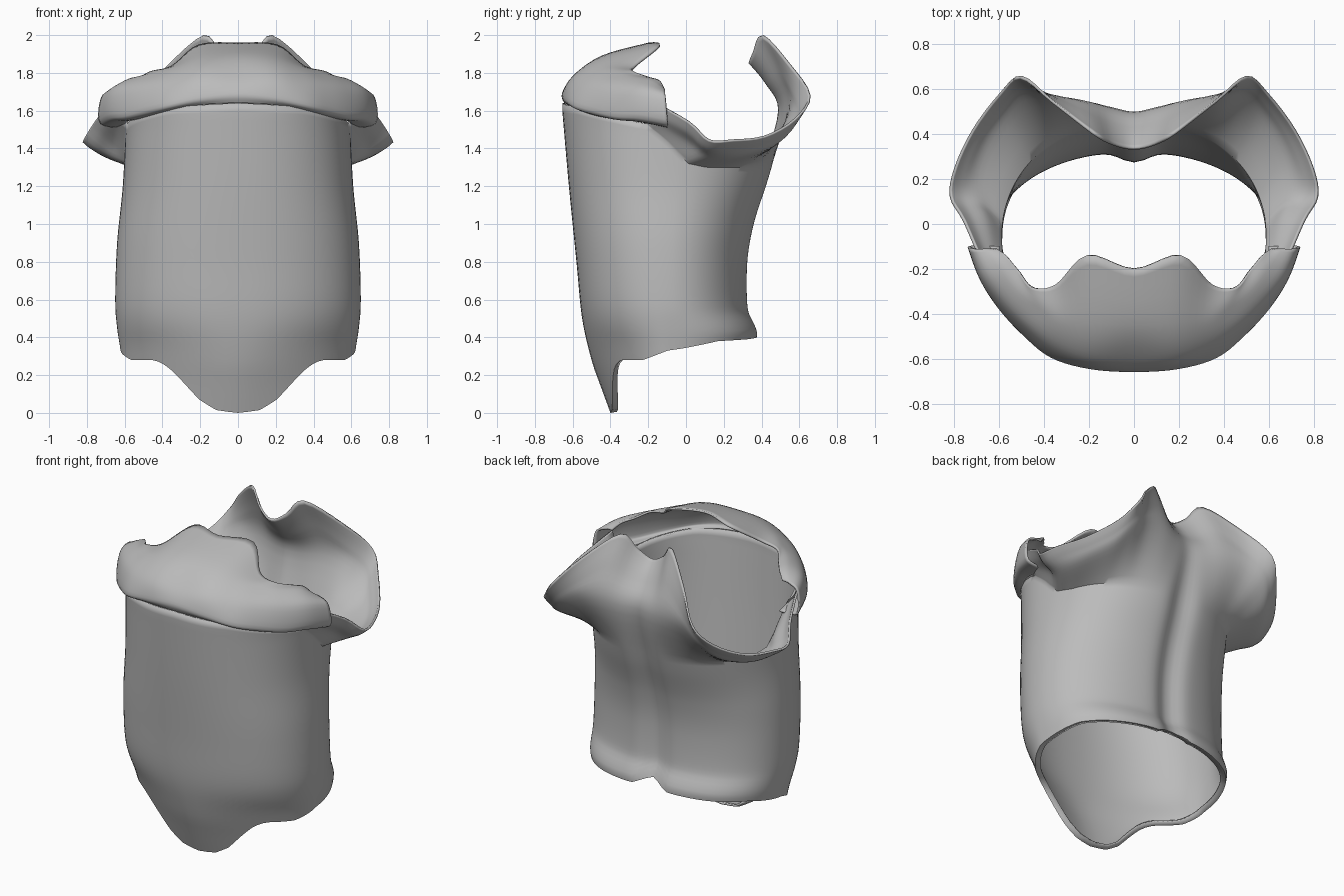
import bpy, bmesh, math
from mathutils import Vector

if "Cube" in bpy.data.objects:
    bpy.data.objects.remove(bpy.data.objects["Cube"])

grey = bpy.data.materials.new("plain_grey")
grey.diffuse_color = (0.5, 0.5, 0.5, 1)
grey.use_nodes = True
grey.node_tree.nodes["Principled BSDF"].inputs["Base Color"].default_value = grey.diffuse_color


def lerp(table, t):
    """Piecewise linear lookup in (key, value) pairs."""
    for (a, va), (b, vb) in zip(table, table[1:]):
        if t <= b:
            f = max(0, (t - a) / (b - a))
            return va + (vb - va) * f
    return table[-1][1]


def spline(pts, steps):
    """Smooth curve through the points, symmetric where it meets the centre plane."""
    def beyond(end, inner):
        if abs(end.x) < 1e-6 and inner.x > .02:
            return Vector((-inner.x, *inner[1:]))
        return end
    ext = [beyond(pts[0], pts[1])] + list(pts) + [beyond(pts[-1], pts[-2])]
    out = []
    for p0, p1, p2, p3 in zip(ext, ext[1:], ext[2:], ext[3:]):
        for k in range(steps):
            t = k / steps
            out.append(0.5 * (2 * p1 + (p2 - p0) * t + (2 * p0 - 5 * p1 + 4 * p2 - p3) * t * t
                              + (3 * p1 - p0 - 3 * p2 + p3) * t ** 3))
    return out + [pts[-1]]


def smooth_table(table):
    dense = spline([Vector((k + 1, v)) for k, v in table], 8)
    return [(p.x - 1, p.y) for p in dense]


def add_grid(bm, rows):
    """Skin a list of rows of points, facing outward."""
    vs = [[bm.verts.new(p) for p in r] for r in rows]
    for a, b in zip(vs, vs[1:]):
        for i in range(len(a) - 1):
            bm.faces.new((a[i], a[i + 1], b[i + 1], b[i]))


def finish(name, bm, thickness):
    bmesh.ops.remove_doubles(bm, verts=bm.verts, dist=0.0005)
    for v in bm.verts:
        if abs(v.co.x) < .001:
            v.co.x = 0
    me = bpy.data.meshes.new(name)
    bm.to_mesh(me)
    bm.free()
    me.materials.append(grey)
    ob = bpy.data.objects.new(name, me)
    bpy.context.collection.objects.link(ob)
    mir = ob.modifiers.new("mirror", 'MIRROR')
    mir.merge_threshold = 0.001
    sol = ob.modifiers.new("thickness", 'SOLIDIFY')
    sol.thickness = thickness
    sol.offset = -1
    bpy.ops.object.select_all(action='DESELECT')
    ob.select_set(True)
    bpy.context.view_layer.objects.active = ob
    bpy.ops.object.shade_smooth_by_angle(angle=math.radians(50))


# Torso measurements by height, hem and top edge by angle (0 front, 180 back)
WIDTH = smooth_table([(0, .59), (.28, .615), (.45, .64), (.6, .65), (.9, .64), (1.2, .61), (1.5, .595)])
FRONT = smooth_table([(0, -.40), (.15, -.455), (.28, -.50), (.5, -.55), (.8, -.58), (1.2, -.62), (1.6, -.655)])
BACK = smooth_table([(.36, .37), (.42, .385), (.48, .365), (.56, .335), (.8, .335), (1, .37), (1.2, .435), (1.3, .465)])
# Squareness of the cross-section
ROUND = smooth_table([(0, 1.6), (.2, 1.65), (.35, 1.8), (.65, 2.2), (1.6, 2.25)])
ROUND_BACK = smooth_table([(.28, 2.4), (.42, 2.4), (.6, 2.15), (1, 2.1), (1.3, 2.2), (1.5, 2.25)])
HEM = [(0, 0), (8, .015), (16, .07), (26, .18), (34, .25), (42, .28), (64, .28),
       (90, .33), (120, .38), (150, .39), (172, .40), (180, .45)]
TOP = [(0, 1.64), (30, 1.62), (60, 1.57), (80, 1.53), (88, 1.46), (94, 1.38), (100, 1.32), (110, 1.30), (180, 1.30)]


def torso_point(deg, z):
    a, yc = math.radians(deg), -0.1
    s = max(0, math.sin(a)) ** .83 if deg < 180 else 0
    x = lerp(WIDTH, z) * s
    n = lerp(ROUND if deg < 90 else ROUND_BACK, z)
    depth = max(0, 1 - s ** n) ** (1 / n)
    if deg < 90:
        y = yc - depth * (yc - lerp(FRONT, z))
    else:
        y = yc + depth * (lerp(BACK, z) - yc)
        y -= .045 * math.exp(-(x / .08) ** 2)   # groove down the spine
    return Vector((x, y, z))


def hem_lip(p):
    """Point on the folded-in lip of the hem."""
    d = Vector((p.x, p.y + .08, 0)).normalized() * .035
    return Vector((max(0, p.x - d.x), p.y - d.y, p.z + .006))


# Torso tube
collar_angles = [80, 94, 100, 108, 120, 132, 142, 152, 163, 172, 180]
SUB = 4
back_angles = []
for a, b in zip(collar_angles, collar_angles[1:]):
    back_angles += [a + (b - a) * k / SUB for k in range(SUB)]
back_angles.append(180)
angles = [i * 4 for i in range(20)] + back_angles
body = bmesh.new()
N = 36
rows = [[torso_point(d, lerp(HEM, d) + (lerp(TOP, d) - lerp(HEM, d)) * j / N)
         for d in angles] for j in range(N + 1)]
add_grid(body, [[hem_lip(p) for p in rows[0]]] + rows)

# Flared back collar, from under the bib round to the spine
MID = [(.62, -.20, 1.56), (.66, .01, 1.43), (.69, .10, 1.36), (.69, .23, 1.35), (.64, .36, 1.37), (.56, .48, 1.42),
       (.48, .56, 1.51), (.37, .56, 1.58), (.23, .55, 1.61), (.10, .52, 1.60), (0, .50, 1.60)]
UPPER = [(.65, -.20, 1.60), (.72, .0, 1.49), (.77, .11, 1.40), (.76, .24, 1.40), (.69, .40, 1.42), (.59, .54, 1.49),
         (.50, .62, 1.60), (.37, .575, 1.71), (.21, .50, 1.82), (.10, .45, 1.77), (0, .43, 1.75)]
RIM = [(.67, -.20, 1.66), (.76, .01, 1.54), (.82, .12, 1.44), (.80, .25, 1.44), (.72, .42, 1.46), (.60, .58, 1.55),
       (.50, .66, 1.68), (.36, .55, 1.85), (.18, .41, 2.0), (.09, .36, 1.91), (0, .34, 1.86)]
base = [torso_point(d, lerp(TOP, d)) for d in back_angles]
rings = [base] + [spline([Vector(p) for p in r], SUB) for r in (MID, UPPER, RIM)]
columns = [spline([r[i] for r in rings], 5) for i in range(len(base))]
add_grid(body, list(zip(*columns)))
finish("vest_body", body, 0.012)

# Front bib, from its lower edge over the chest to the neck
BIB = [
    [(0, -.645, 1.64), (.20, -.625, 1.63), (.36, -.56, 1.60), (.46, -.47, 1.57),
     (.55, -.35, 1.55), (.59, -.25, 1.54), (.60, -.10, 1.51)],
    [(0, -.657, 1.69), (.20, -.645, 1.67), (.37, -.595, 1.63), (.495, -.495, 1.60),
     (.60, -.38, 1.57), (.68, -.25, 1.56), (.73, -.10, 1.53)],
    [(0, -.60, 1.78), (.19, -.595, 1.78), (.35, -.54, 1.75), (.475, -.455, 1.73),
     (.58, -.36, 1.71), (.67, -.24, 1.70), (.725, -.11, 1.67)],
    [(0, -.45, 1.89), (.18, -.44, 1.88), (.33, -.42, 1.83), (.43, -.37, 1.80),
     (.52, -.30, 1.78), (.60, -.20, 1.76), (.66, -.11, 1.71)],
    [(0, -.20, 1.96), (.21, -.14, 1.95), (.35, -.27, 1.84), (.46, -.28, 1.81),
     (.52, -.20, 1.78), (.57, -.14, 1.76), (.61, -.11, 1.71)],
]
bib = bmesh.new()
rings = [spline([Vector(p) for p in r], 5) for r in BIB]
columns = [spline([r[i] for r in rings], 5) for i in range(len(rings[0]))]
add_grid(bib, list(zip(*columns)))
finish("front_bib", bib, 0.012)
